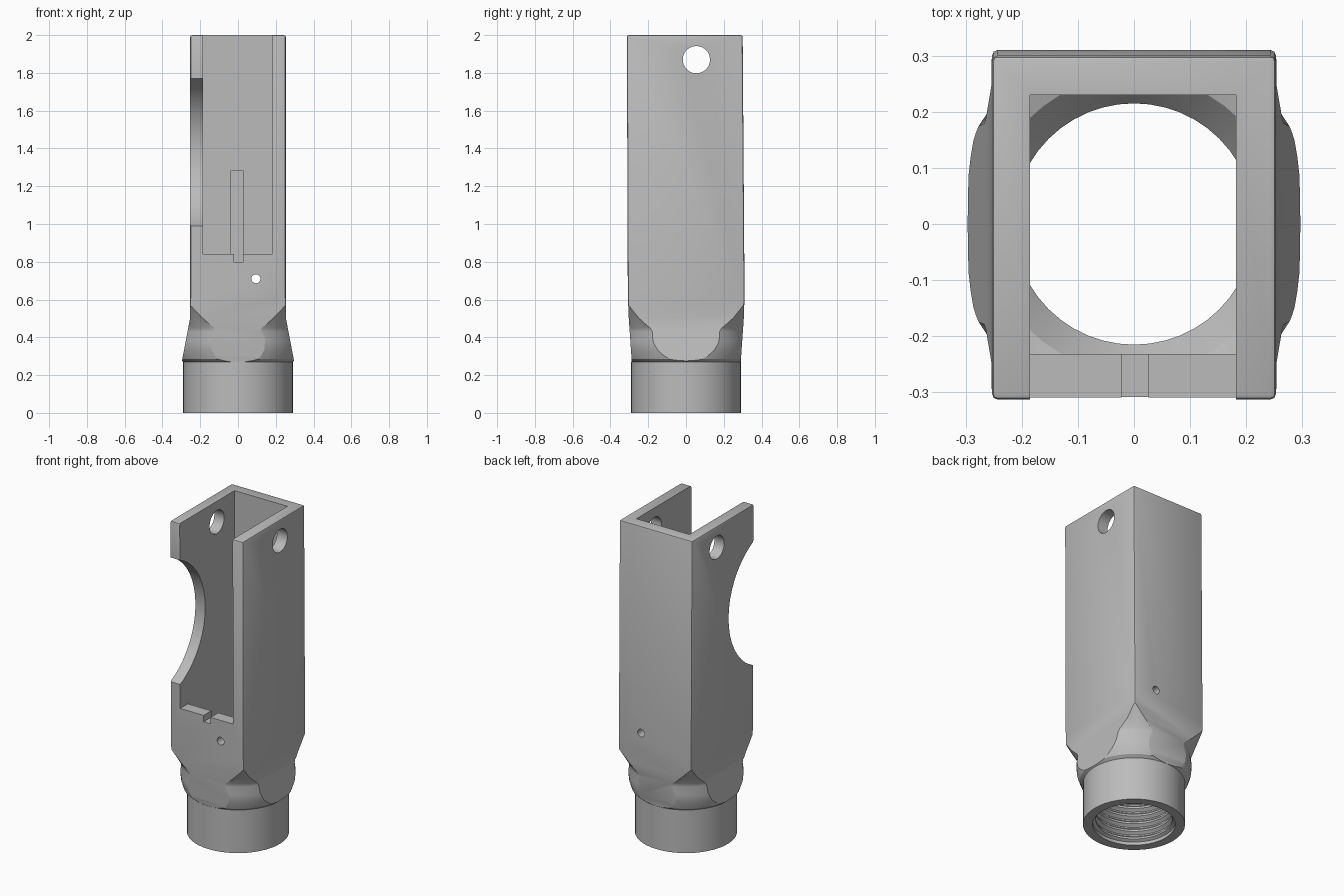
import bpy, bmesh
from math import cos, sin, pi, radians

default = bpy.data.objects.get("Cube")
if default:
    bpy.data.objects.remove(default, do_unlink=True)

grey = bpy.data.materials.new("satin grey")
grey.use_nodes = True
GREY = (0.5, 0.5, 0.5, 1)
grey.diffuse_color = GREY
grey.node_tree.nodes["Principled BSDF"].inputs["Base Color"].default_value = GREY


def skin(name, rings):
    """Solid stretched over a stack of closed rings, capped at both ends."""
    bm = bmesh.new()
    loops = [[bm.verts.new(p) for p in ring] for ring in rings]
    for low, high in zip(loops, loops[1:]):
        for i in range(len(low)):
            j = (i + 1) % len(low)
            bm.faces.new((low[i], low[j], high[j], high[i]))
    bm.faces.new(loops[0])
    bm.faces.new(loops[-1])
    bmesh.ops.recalc_face_normals(bm, faces=bm.faces)
    mesh = bpy.data.meshes.new(name)
    bm.to_mesh(mesh)
    bm.free()
    mesh.materials.append(grey)
    obj = bpy.data.objects.new(name, mesh)
    bpy.context.collection.objects.link(obj)
    return obj


def circle(r, n=48):
    return [(r * cos(2 * pi * i / n), r * sin(2 * pi * i / n)) for i in range(n)]


def lathe(name, profile):
    return skin(name, [[(x, y, z) for x, y in circle(r)] for r, z in profile])


def block(name, x0, x1, y0, y1, z0, z1):
    return skin(name, [[(x0, y0, z), (x1, y0, z), (x1, y1, z), (x0, y1, z)]
                       for z in (z0, z1)])


def rod_x(name, r, y, z, x0, x1):
    return skin(name, [[(x, y + a, z + b) for a, b in circle(r)] for x in (x0, x1)])


def apply_modifier(obj, mod):
    bpy.ops.object.select_all(action="DESELECT")
    obj.select_set(True)
    bpy.context.view_layer.objects.active = obj
    bpy.ops.object.modifier_apply(modifier=mod.name)


def combine(obj, tool, operation):
    mod = obj.modifiers.new("boolean", "BOOLEAN")
    mod.operation = operation
    mod.solver = "EXACT"
    mod.object = tool
    apply_modifier(obj, mod)
    bpy.data.objects.remove(tool, do_unlink=True)


# Square housing, flared at the sides near its foot: (half width, front, back, z)
sections = [(0.31, -0.284, 0.286, 0.2), (0.292, -0.289, 0.292, 0.3),
            (0.254, -0.303, 0.306, 0.5), (0.253, -0.308, 0.31, 0.62),
            (0.253, -0.313, 0.3, 2)]
body = skin("socket_housing", [[(-w, f, z), (w, f, z), (w, b, z), (-w, b, z)]
                               for w, f, b, z in sections])
bevel = body.modifiers.new("bevel", "BEVEL")
bevel.width = 0.01
bevel.segments = 2
bevel.limit_method = "ANGLE"
bevel.angle_limit = radians(30)
apply_modifier(body, bevel)

# Turned shape that rounds the foot and trims its corners
combine(body, lathe("turned_envelope", [
    (0.28, 0.1), (0.28, 0.262), (0.308, 0.285), (0.323, 0.33), (0.328, 0.38),
    (0.322, 0.43), (0.325, 0.45), (0.42, 0.61), (0.6, 0.7), (0.6, 2.2)]), "INTERSECT")

# Round collar
combine(body, lathe("collar", [(0.29, 0), (0.29, 0.27)]), "UNION")

# Channel open at the front and top, with a funnel floor
side = [(-0.6, 2.2), (-0.6, 0.84), (-0.232, 0.84), (-0.232, 0.37),
        (0.23, 0.37), (0.23, 2.2)]
channel = skin("channel_cutter", [[(x, y, z) for y, z in side]
                                  for x in (-0.185, 0.182)])
combine(channel, lathe("funnel", [(0.215, 0.3), (0.215, 0.42), (0.265, 0.48),
                                  (0.33, 0.5), (1.2, 0.6), (1.2, 2.4)]), "INTERSECT")
combine(body, channel, "DIFFERENCE")

# Threaded bore
thread = [(0.235, -0.1), (0.235, 0.02)]
for i in range(7):
    z = 0.03 + i * 0.05
    thread += [(0.217, z), (0.217, z + 0.012), (0.236, z + 0.028), (0.236, z + 0.036)]
thread.append((0.217, 0.4))
combine(body, lathe("bore_cutter", thread), "DIFFERENCE")

# Rounded bite in one side wall, pin holes, rear groove and front notch
small_hole = skin("small_hole_cutter", [[(0.095 + a, y, 0.71 + b)
                                         for a, b in circle(0.024, 24)]
                                        for y in (-0.5, 0.5)])
for cutter in (rod_x("bite_cutter", 0.43, -0.49, 1.38, -0.5, -0.1),
               rod_x("pin_hole_cutter", 0.072, 0.055, 1.87, -0.5, 0.5),
               small_hole,
               block("groove_cutter", -0.04, 0.03, 0.2, 0.25, 0.8, 1.28),
               block("notch_cutter", -0.022, 0.026, -0.6, -0.2, 0.8, 1)):
    combine(body, cutter, "DIFFERENCE")

bpy.ops.object.select_all(action="DESELECT")
body.select_set(True)
bpy.context.view_layer.objects.active = body
bpy.ops.object.shade_smooth_by_angle(angle=radians(25))
